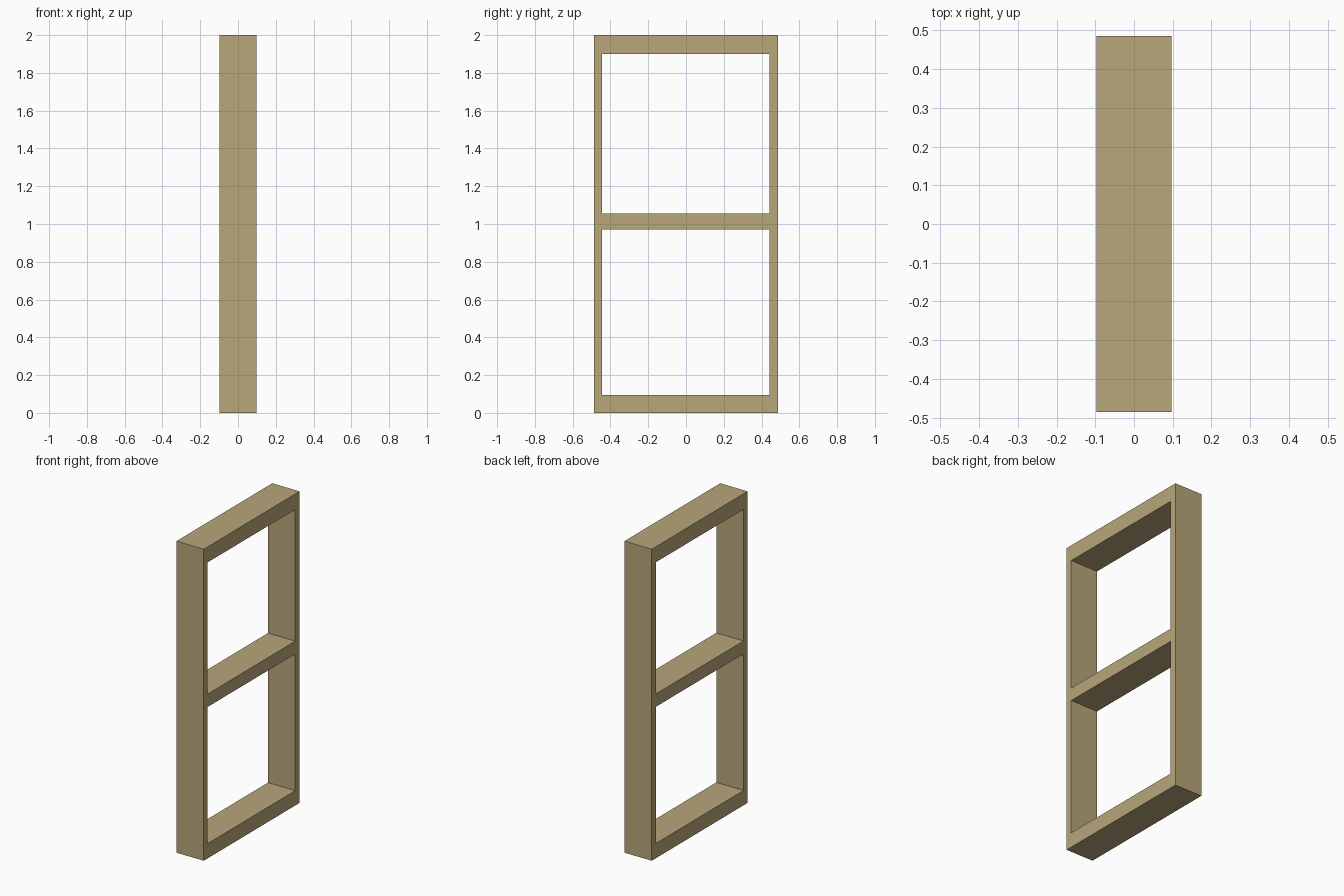
import bpy
import bmesh

cube = bpy.data.objects.get("Cube")
if cube:
    bpy.data.objects.remove(cube, do_unlink=True)

# Pale wood colour
wood = bpy.data.materials.new("pale_wood")
wood.use_nodes = True
colour = (0.48, 0.385, 0.195, 1.0)
wood.diffuse_color = colour
wood.node_tree.nodes["Principled BSDF"].inputs["Base Color"].default_value = colour

# Frame layout: stile edges along y, rail edges along z
HALF_DEPTH = 0.097
y_edges = [-0.486, -0.446, 0.442, 0.486]
z_edges = [0.0, 0.095, 0.972, 1.055, 1.9, 2.0]

# Flat lattice of stiles and rails, leaving the two openings empty
bm = bmesh.new()
grid = [[bm.verts.new((-HALF_DEPTH, y, z)) for y in y_edges] for z in z_edges]
for row in range(len(z_edges) - 1):
    for col in range(len(y_edges) - 1):
        is_opening = col == 1 and row % 2 == 1
        if not is_opening:
            bm.faces.new((grid[row][col], grid[row][col + 1],
                          grid[row + 1][col + 1], grid[row + 1][col]))

# Extrude the lattice to full thickness
result = bmesh.ops.extrude_face_region(bm, geom=bm.faces[:], use_keep_orig=True)
moved = [g for g in result["geom"] if isinstance(g, bmesh.types.BMVert)]
bmesh.ops.translate(bm, verts=moved, vec=(2 * HALF_DEPTH, 0, 0))
bmesh.ops.recalc_face_normals(bm, faces=bm.faces[:])

mesh = bpy.data.meshes.new("window_frame")
bm.to_mesh(mesh)
bm.free()
mesh.materials.append(wood)
frame = bpy.data.objects.new("window_frame", mesh)
bpy.context.collection.objects.link(frame)
